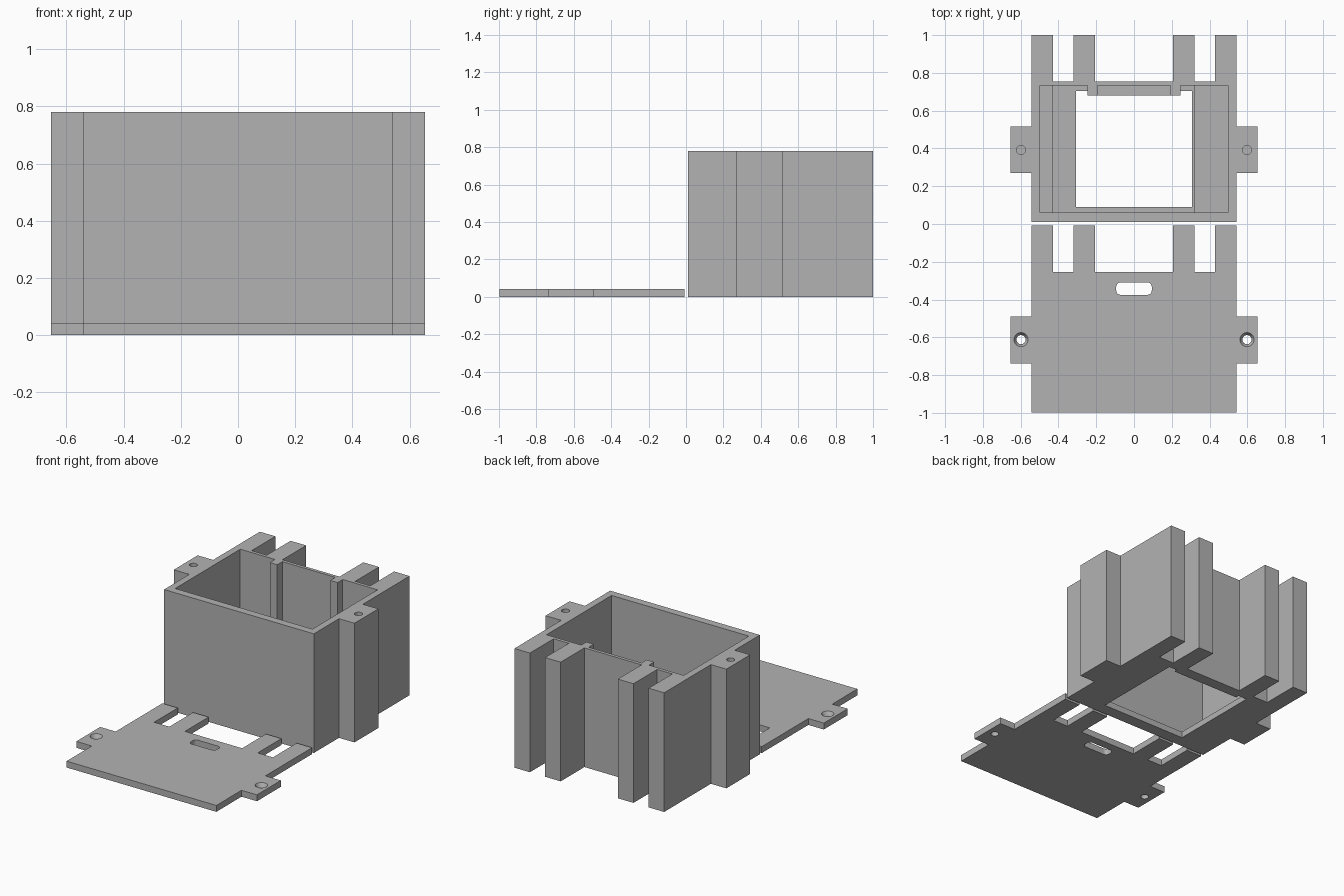
import bpy
import bmesh
import math

cube = bpy.data.objects.get("Cube")
if cube:
    bpy.data.objects.remove(cube, do_unlink=True)

GREY = (0.45, 0.45, 0.45, 1.0)
plastic = bpy.data.materials.new("grey plastic")
plastic.diffuse_color = GREY
plastic.use_nodes = True
plastic.node_tree.nodes["Principled BSDF"].inputs["Base Color"].default_value = GREY

HEIGHT = 0.78      # case height
LID = 0.042        # lid thickness
FLOOR = 0.04       # case floor thickness
OVER = 0.1         # cutter overshoot


def finish(name, bm):
    bmesh.ops.recalc_face_normals(bm, faces=bm.faces)
    mesh = bpy.data.meshes.new(name)
    bm.to_mesh(mesh)
    bm.free()
    mesh.materials.append(plastic)
    obj = bpy.data.objects.new(name, mesh)
    bpy.context.collection.objects.link(obj)
    return obj


def prism(name, points, z0, z1):
    """Extrude a flat outline between two heights."""
    bm = bmesh.new()
    face = bm.faces.new([bm.verts.new((x, y, z0)) for x, y in points])
    new = bmesh.ops.extrude_face_region(bm, geom=[face])["geom"]
    bmesh.ops.translate(bm, vec=(0, 0, z1 - z0),
                        verts=[v for v in new if isinstance(v, bmesh.types.BMVert)])
    return finish(name, bm)


def mirrored(half):
    """Close a +x half outline with its mirror image."""
    return half + [(-x, y) for x, y in reversed(half)]


def box(name, x0, x1, y0, y1, z0, z1):
    return prism(name, [(x0, y0), (x1, y0), (x1, y1), (x0, y1)], z0, z1)


def cone(name, x, y, z0, z1, r0, r1):
    bm = bmesh.new()
    bmesh.ops.create_cone(bm, cap_ends=True, segments=32, radius1=r0, radius2=r1, depth=z1 - z0)
    bmesh.ops.translate(bm, vec=(x, y, (z0 + z1) / 2), verts=bm.verts)
    return finish(name, bm)


def cut(target, cutter):
    cutter.hide_render = True
    mod = target.modifiers.new("cut", "BOOLEAN")
    mod.operation = "DIFFERENCE"
    mod.solver = "EXACT"
    mod.object = cutter
    with bpy.context.temp_override(object=target, active_object=target):
        bpy.ops.object.modifier_apply(modifier=mod.name)
    bpy.data.objects.remove(cutter, do_unlink=True)


def footprint(y):
    """Shared outline: body, screw ears and four rear prongs."""
    half = [(0.542, 0), (0.542, 0.26), (0.654, 0.26), (0.654, 0.507), (0.542, 0.507),
            (0.542, 0.99), (0.43, 0.99), (0.43, 0.745), (0.32, 0.745),
            (0.32, 0.99), (0.207, 0.99), (0.207, 0.745)]
    return mirrored([(px, py + y) for px, py in half])


# Case with a cavity that leaves two guide ribs on the rear wall
case = prism("case", footprint(0.01), 0, HEIGHT)
cavity = mirrored([(0.497, 0.06), (0.497, 0.733), (0.245, 0.733),
                   (0.245, 0.68), (0.192, 0.68), (0.192, 0.733)])
cut(case, prism("cavity_cutter", cavity, FLOOR, HEIGHT + OVER))

# Window through the case floor
window = mirrored([(0.307, 0.09), (0.307, 0.703), (0.245, 0.703), (0.245, 0.68)])
cut(case, prism("window_cutter", window, -OVER, FLOOR + OVER))

# Blind screw holes in the case ears
for side in (-1, 1):
    cut(case, cone("screw_cutter", side * 0.598, 0.392, HEIGHT - 0.3, HEIGHT + OVER, 0.024, 0.024))

# Low shelves along the inner sides
box("left_shelf", 0.32, 0.505, 0.055, 0.738, FLOOR - 0.01, 0.12)
box("right_shelf", -0.505, -0.43, 0.055, 0.738, FLOOR - 0.01, 0.08)

# Flat lid in front of the case
lid = prism("lid", footprint(-0.998), 0, LID)

# Countersunk screw holes
for side in (-1, 1):
    x, y = side * 0.598, -0.612
    cut(lid, cone("hole_cutter", x, y, -OVER, LID + OVER, 0.024, 0.024))
    cut(lid, cone("sink_cutter", x, y, 0.018, LID + 0.001, 0.024, 0.038))

# Rounded cable slot
r = 0.022
slot = []
for cx, cy, start in ((0.072, -0.332, 0), (-0.072, -0.332, 90),
                      (-0.072, -0.353, 180), (0.072, -0.353, 270)):
    for step in range(7):
        a = math.radians(start + step * 15)
        slot.append((cx + r * math.cos(a), cy + r * math.sin(a)))
cut(lid, prism("slot_cutter", slot, -OVER, LID + OVER))
